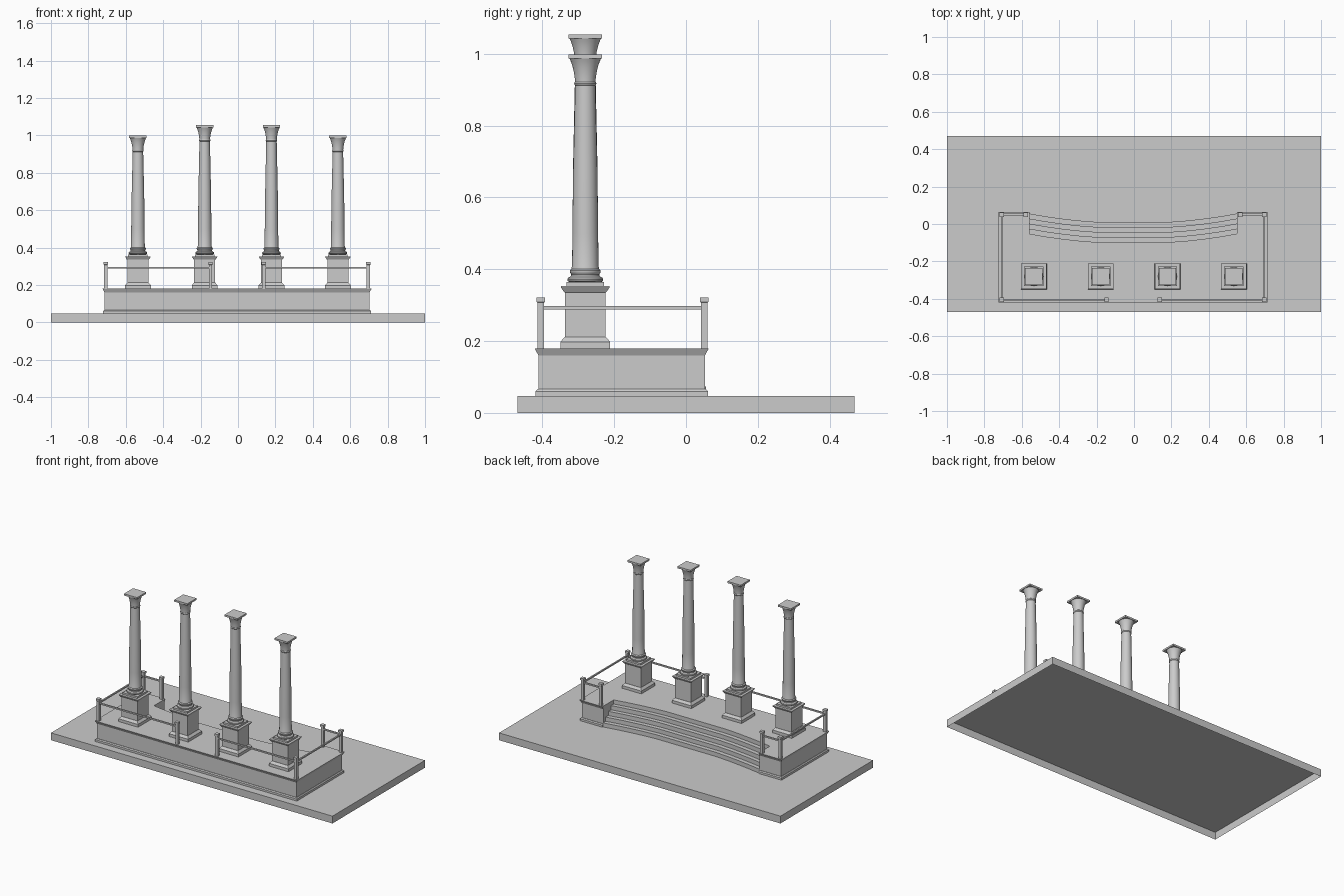
import bpy, bmesh, math

if "Cube" in bpy.data.objects:
    bpy.data.objects.remove(bpy.data.objects["Cube"])

CX = -0.005          # platform centre line
GROUND, DECK = 0.047, 0.18


def loft(name, rings, smooth=False, closed=True, skip=()):
    """Skin a stack of equal-length point rings, open below, capped on top if closed."""
    bm = bmesh.new()
    loops = [[bm.verts.new(p) for p in ring] for ring in rings]
    n = len(loops[0])
    for a, b in zip(loops, loops[1:]):
        for i in range(n if closed else n - 1):
            if i not in skip:
                j = (i + 1) % n
                bm.faces.new((a[i], a[j], b[j], b[i]))
    if closed:
        bm.faces.new(loops[-1])
    bmesh.ops.delete(bm, geom=[v for v in bm.verts if not v.link_faces], context='VERTS')
    me = bpy.data.meshes.new(name)
    bm.to_mesh(me)
    bm.free()
    ob = bpy.data.objects.new(name, me)
    bpy.context.collection.objects.link(ob)
    if smooth:
        bpy.ops.object.select_all(action='DESELECT')
        ob.select_set(True)
        bpy.context.view_layer.objects.active = ob
        bpy.ops.object.shade_smooth_by_angle(angle=math.radians(35))
    return ob


def rect(x0, x1, y0, y1, z):
    return [(x0, y0, z), (x1, y0, z), (x1, y1, z), (x0, y1, z)]


def square_stack(name, x, y, profile):
    return loft(name, [rect(x - h, x + h, y - h, y + h, z) for h, z in profile])


def round_ring(x, y, z, r, n=32):
    return [(x + r * math.cos(2 * math.pi * i / n),
             y + r * math.sin(2 * math.pi * i / n), z) for i in range(n)]


# ground slab, hollow underneath
loft("ground_slab", [rect(-1, 1, -0.4695, 0.4695, z) for z in (0, GROUND)])

# platform with a curved recess at the back for the steps
HALF, WING = 0.7085, 0.555
ARC = [(-WING, 0.044), (-0.47, 0.029), (-0.385, 0.017), (-0.3, 0.007), (-0.21, 0.0),
       (0.21, 0.0), (0.3, 0.007), (0.385, 0.017), (0.47, 0.029), (WING, 0.044)]


def arc(y, z):
    return [(CX + x, y + d, z) for x, d in ARC]


def platform_ring(o, z):
    x0, x1 = CX - HALF - o, CX + HALF + o
    y0, y1 = -0.411 - o, 0.053 + o
    return ([(x0, y0, z), (x1, y0, z), (x1, y1, z), (CX + WING, y1, z)]
            + arc(-0.096, z)[::-1] + [(CX - WING, y1, z), (x0, y1, z)])


loft("platform", [platform_ring(o, z) for o, z in (
    (0.008, GROUND), (0.008, 0.06), (0.003, 0.066), (0, 0.066), (0, 0.16),
    (0.010, 0.179), (0.010, DECK))], skip=range(4, 13))

# curved steps: risers and treads as one strip
RISE = (DECK - GROUND) / 5
steps = []
for i in range(5):
    y = 0.012 - 0.027 * i
    steps += [arc(y, GROUND + RISE * i)[::-1], arc(y, GROUND + RISE * (i + 1))[::-1]]
loft("curved_steps", steps, closed=False)

# columns on pedestals
CY = -0.2805
for name, x, lift in (("outer_left", -0.535, 0), ("inner_left", -0.178, 0.056),
                      ("inner_right", 0.179, 0.056), ("outer_right", 0.534, 0)):
    square_stack(name + "_pedestal", x, CY, (
        (0.069, DECK), (0.069, 0.198), (0.057, 0.212), (0.056, 0.212),
        (0.056, 0.335), (0.0595, 0.337), (0.068, 0.35), (0.068, 0.353)))
    square_stack(name + "_plinth", x, CY, ((0.052, 0.353), (0.052, 0.364)))
    lower = [(0.044, 0.364), (0.049, 0.367), (0.050, 0.371), (0.048, 0.376),
             (0.043, 0.379), (0.040, 0.381), (0.039, 0.386), (0.041, 0.389),
             (0.043, 0.392), (0.043, 0.396), (0.040, 0.4), (0.038, 0.401),
             (0.038, 0.405), (0.0365, 0.41), (0.036, 0.5)]
    upper = [(0.0335, 0.68), (0.028, 0.912), (0.030, 0.914), (0.031, 0.917),
             (0.030, 0.92), (0.0285, 0.922), (0.0295, 0.935), (0.032, 0.95),
             (0.0355, 0.965), (0.04, 0.978), (0.044, 0.987)]
    loft(name + "_column",
         [round_ring(x, CY, z, r) for r, z in lower]
         + [round_ring(x, CY, z + (lift / 2 if z < 0.7 else lift), r) for r, z in upper], True)
    abacus = square_stack(name + "_abacus", x, CY,
                          ((0.03, 0.987 + lift), (0.0465, 0.987 + lift), (0.0465, 0.998 + lift)))

# railings: posts joined by a thin bar, open at the front centre
T = 0.0045
for side, s in (("left", -1), ("right", 1)):
    path = [(s * 0.573, 0.0505), (s * 0.702, 0.0505), (s * 0.702, -0.405), (s * 0.142, -0.405)]
    path = [(CX + x, y) for x, y in path]
    for i, (x, y) in enumerate(path):
        square_stack(f"{side}_rail_post_{i + 1}", x, y, (
            (0.009, DECK), (0.009, 0.307), (0.0118, 0.309), (0.0118, 0.322)))
    for i, ((xa, ya), (xb, yb)) in enumerate(zip(path, path[1:])):
        x0, x1, y0, y1 = min(xa, xb) - T, max(xa, xb) + T, min(ya, yb) - T, max(ya, yb) + T
        loft(f"{side}_rail_{i + 1}", [rect(x0 + T, x1 - T, y0 + T, y1 - T, 0.288)]
             + [rect(x0, x1, y0, y1, z) for z in (0.288, 0.297)])
